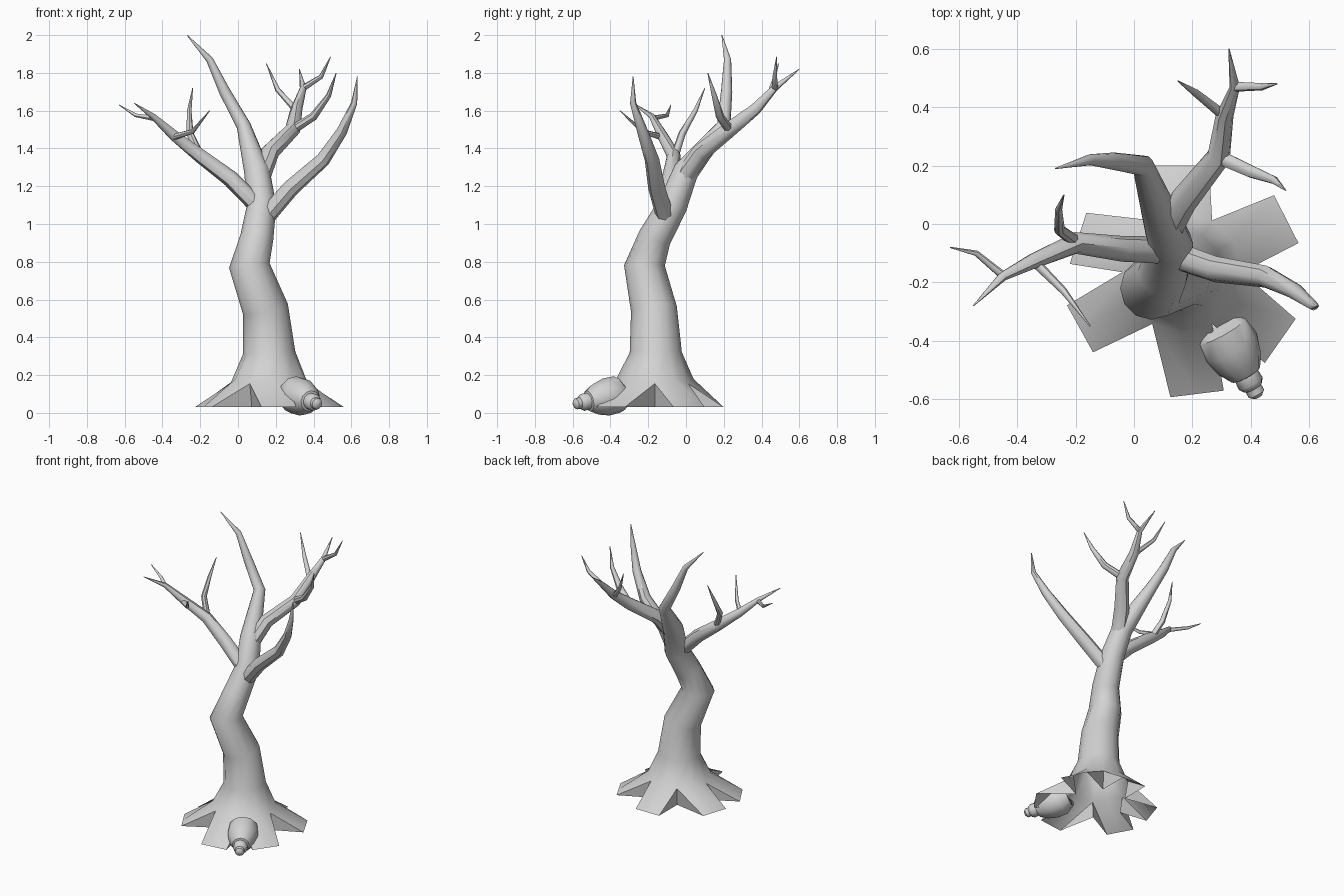
import bpy, bmesh, math
from mathutils import Vector

cube = bpy.data.objects.get("Cube")
if cube:
    bpy.data.objects.remove(cube, do_unlink=True)

grey = bpy.data.materials.new("plain_grey")
grey.use_nodes = True
grey.diffuse_color = (.65, .65, .65, 1)
grey.node_tree.nodes["Principled BSDF"].inputs["Base Color"].default_value = grey.diffuse_color


def finish(bm, name):
    bmesh.ops.recalc_face_normals(bm, faces=bm.faces)
    mesh = bpy.data.meshes.new(name)
    bm.to_mesh(mesh)
    bm.free()
    mesh.materials.append(grey)
    obj = bpy.data.objects.new(name, mesh)
    bpy.context.collection.objects.link(obj)
    bpy.ops.object.select_all(action='DESELECT')
    obj.select_set(True)
    bpy.context.view_layer.objects.active = obj
    bpy.ops.object.shade_smooth_by_angle(angle=math.radians(45))


def loft(bm, points, radii, sides):
    """Tube through the points with one radius per point; returns its rings."""
    points = [Vector(p) for p in points]
    rings = []
    for i, (point, radius) in enumerate(zip(points, radii)):
        before, after = points[max(i - 1, 0)], points[min(i + 1, len(points) - 1)]
        turn = Vector((0, 0, 1)).rotation_difference(after - before)
        ring = []
        for k in range(sides):
            a = math.tau * k / sides
            ring.append(bm.verts.new(point + turn @ Vector((math.cos(a), math.sin(a), 0)) * radius))
        rings.append(ring)
    for low, high in zip(rings, rings[1:]):
        for k in range(sides):
            n = (k + 1) % sides
            bm.faces.new((low[k], low[n], high[n], high[k]))
    bm.faces.new(rings[-1])
    return rings


def branch(name, radius, *points):
    """Limb that tapers to a fine tip by a fixed rule."""
    last = len(points) - 1
    radii = [radius * (1 - (i / last) ** 1.7) + .002 for i in range(len(points))]
    bm = bmesh.new()
    rings = loft(bm, points, radii, 8)
    bm.faces.new(rings[0])
    finish(bm, name)


# Trunk and its leading shoot
bm = bmesh.new()
trunk_line = [(.165, -.165, .165), (.165, -.16, .32), (.145, -.17, .55), (.06, -.22, .78),
              (.1, -.165, .93), (.125, -.07, 1.1), (.1, 0, 1.28), (.03, .2, 1.52),
              (-.07, .215, 1.7), (-.15, .22, 1.87), (-.27, .19, 2)]
trunk_radii = [.205, .138, .122, .108, .088, .078, .068, .038, .03, .019, .002]
base = loft(bm, trunk_line, trunk_radii, 12)[0]

# Six flat roots fold out of the lowest ring, with upright walls in the gaps
centre = Vector((.165, -.165, 0))
ground = Vector((0, 0, .03))
for k, v in enumerate(base):
    v.co.z = .18 if k % 2 else .155
feet = []
for v in base[::2]:
    inward = (v.co - centre) * .9
    inward.z = 0
    feet.append(bm.verts.new(centre + inward + ground))
root_angles = [27, 90, 162, 209, 277, 325]
root_reach = [.4, .365, .375, .4, .42, .41]
for i, (angle, reach) in enumerate(zip(root_angles, root_reach)):
    a = math.radians(angle)
    out = Vector((math.cos(a), math.sin(a), 0))
    side = Vector((-out.y, out.x, 0)) * .092
    tip = centre + out * reach + ground
    right, mid, left = [bm.verts.new(tip + side * s) for s in (-1, 0, 1)]
    start, top, end = [base[(2 * i + s) % len(base)] for s in range(3)]
    bm.faces.new((start, right, mid, top))
    bm.faces.new((top, mid, left, end))
    bm.faces.new((start, feet[i], right))
    bm.faces.new((end, left, feet[(i + 1) % len(feet)]))
finish(bm, "trunk_and_roots")

# Branch on the left side
branch("left_branch", .046, (.15, -.11, 1.04), (.28, -.155, 1.19), (.45, -.18, 1.34),
       (.55, -.23, 1.49), (.615, -.28, 1.64), (.632, -.28, 1.78))

# Branch on the right side with three twigs
branch("right_branch", .045, (.12, -.09, 1.08), (-.04, -.085, 1.24), (-.2, -.065, 1.36),
       (-.34, -.125, 1.47), (-.45, -.18, 1.57), (-.55, -.28, 1.64))
branch("right_twig_inner", .02, (-.2, -.06, 1.36), (-.255, -.02, 1.48),
       (-.258, .05, 1.6), (-.24, .1, 1.72))
branch("right_twig_front", .015, (-.34, -.13, 1.46), (-.24, -.23, 1.49), (-.15, -.35, 1.6))
branch("right_twig_outer", .012, (-.45, -.175, 1.56), (-.54, -.1, 1.575), (-.63, -.08, 1.63))

# Branch at the back with three twigs
branch("back_branch", .05, (.11, -.03, 1.22), (.17, .08, 1.38), (.29, .23, 1.5),
       (.31, .37, 1.61), (.345, .47, 1.72), (.325, .6, 1.82))
branch("back_twig_front", .024, (.29, .23, 1.5), (.4, .18, 1.57), (.48, .15, 1.68), (.52, .115, 1.8))
branch("back_twig_inner", .016, (.31, .37, 1.6), (.21, .45, 1.71), (.15, .49, 1.85))
branch("back_twig_outer", .015, (.345, .47, 1.72), (.44, .47, 1.78), (.49, .48, 1.885))

# Spiral shell leaning on the roots: a stepped profile with a scooped lip
bm = bmesh.new()
lip, apex = Vector((.275, -.32, .108)), Vector((.425, -.592, .045))
steps = [0, .16, .38, .58, .72, .73, .83, .88, .89, .96, 1]
widths = [.066, .098, .1, .082, .056, .044, .046, .036, .03, .03, .016]
rings = loft(bm, [lip.lerp(apex, t) for t in steps], widths, 12)
axis = (apex - lip).normalized()
for v in rings[0]:
    v.co += axis * max(v.co.z - lip.z, 0) * .7
bm.faces.new(rings[0])
finish(bm, "shell")
